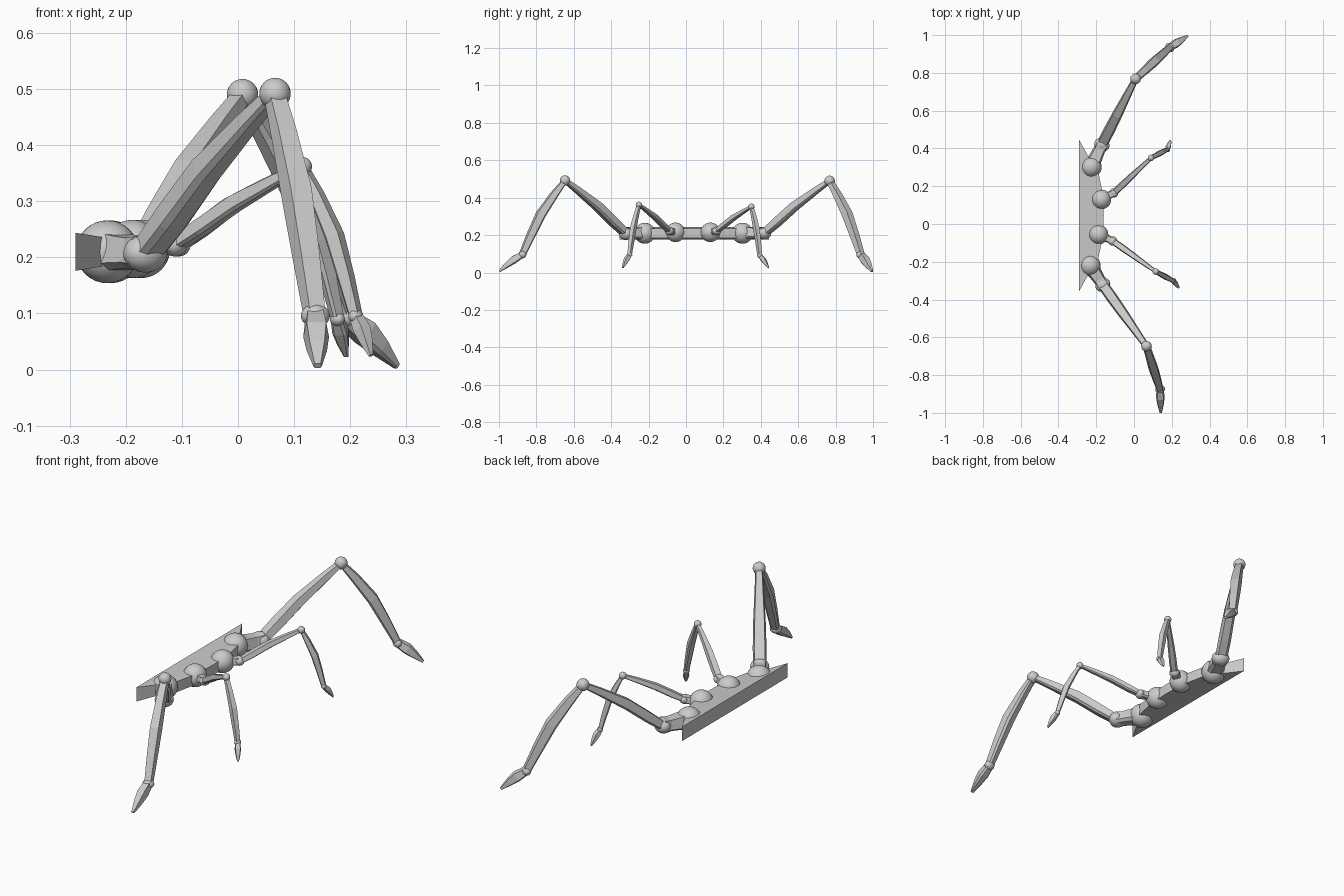
import bpy, bmesh
from mathutils import Vector, Matrix

if "Cube" in bpy.data.objects:
    bpy.data.objects.remove(bpy.data.objects["Cube"])

Z = Vector((0, 0, 1))


def finish(bm, name, smooth=False):
    bmesh.ops.recalc_face_normals(bm, faces=bm.faces)
    me = bpy.data.meshes.new(name)
    bm.to_mesh(me)
    bm.free()
    for p in me.polygons:
        p.use_smooth = smooth
    ob = bpy.data.objects.new(name, me)
    bpy.context.collection.objects.link(ob)
    return ob


def frame(a, b):
    t = (b - a).normalized()
    side = t.cross(Z).normalized()
    return t, side, side.cross(t)


def ball(name, centre, r, along=None, stretch=1.0):
    """Joint ball, optionally widened across a direction."""
    bm = bmesh.new()
    bmesh.ops.create_uvsphere(bm, u_segments=28, v_segments=16, radius=r)
    ob = finish(bm, name, True)
    m = Matrix.Translation(centre)
    if along is not None:
        t, s, u = frame(*along)
        m = m @ Matrix((t, s, u)).transposed().to_4x4() @ Matrix.Diagonal((1, stretch, 1, 1))
    ob.data.transform(m)
    return ob


def segment(name, a, b, rings, scale=1.0):
    """Faceted box limb; ring = (position 0-1, half width, half thickness, outward bow)."""
    t, side, up = frame(a, b)
    bm = bmesh.new()
    loops = []
    for f, w, h, bow in rings:
        c = a.lerp(b, f) + up * bow * scale
        loops.append([bm.verts.new(c + side * w * scale * i + up * h * scale * j)
                      for i, j in ((0.75, 1), (1, -0.6), (0.6, -1), (-0.6, -1), (-1, -0.6), (-0.75, 1))])
    for l0, l1 in zip(loops, loops[1:]):
        for i in range(6):
            k = (i + 1) % 6
            bm.faces.new((l0[i], l0[k], l1[k], l1[i]))
    bm.faces.new(loops[0])
    bm.faces.new(loops[-1])
    return finish(bm, name)


# Body plate: flat back, curved front edge, slightly thinner toward the front
outline = [(-0.29, 0.445), (-0.235, 0.345), (-0.19, 0.28), (-0.165, 0.16), (-0.16, 0.045),
           (-0.165, -0.07), (-0.19, -0.185), (-0.235, -0.255), (-0.29, -0.355)]
bm = bmesh.new()
top, bottom = [], []
for x, y in outline:
    h = 0.034 - 0.009 * min(1, (x + 0.29) / 0.05)
    top.append(bm.verts.new((x, y, 0.21 + h)))
    bottom.append(bm.verts.new((x, y, 0.21 - h)))
bm.faces.new(top)
bm.faces.new(bottom[::-1])
for i in range(len(outline)):
    k = (i + 1) % len(outline)
    bm.faces.new((top[i], bottom[i], bottom[k], top[k]))
finish(bm, "body_plate")

COXA = [(0, 0.042, 0.036, 0), (0.45, 0.036, 0.03, 0), (0.75, 0.032, 0.027, 0), (1, 0.036, 0.03, 0)]
THIGH = [(0, 0.029, 0.019, 0), (0.2, 0.03, 0.023, 0.004), (0.48, 0.027, 0.023, 0.012),
         (0.8, 0.02, 0.017, 0.006), (1, 0.016, 0.012, 0)]
SHIN = [(0, 0.019, 0.012, 0), (0.2, 0.022, 0.019, 0.012), (0.48, 0.026, 0.024, 0.022),
        (0.75, 0.023, 0.021, 0.012), (1, 0.019, 0.016, 0)]
FOOT = [(0, 0.018, 0.016, 0), (0.35, 0.023, 0.021, 0.004), (0.65, 0.018, 0.015, 0.003),
        (1, 0.007, 0.005, 0)]

# Legs: body joint, hip, knee, ankle, tip, thickness scale
legs = {
    "front_long_leg": ((-0.233, -0.22, 0.21), (-0.165, -0.322, 0.207), (0.066, -0.647, 0.492),
                       (0.138, -0.875, 0.096), (0.142, -0.998, 0.007), 1.0),
    "front_short_leg": ((-0.188, -0.056, 0.215), (-0.112, -0.09, 0.222), (0.115, -0.252, 0.362),
                        (0.21, -0.302, 0.095), (0.237, -0.338, 0.025), 0.6),
    "rear_short_leg": ((-0.173, 0.13, 0.215), (-0.106, 0.165, 0.222), (0.09, 0.35, 0.352),
                       (0.177, 0.395, 0.09), (0.193, 0.442, 0.024), 0.6),
    "rear_long_leg": ((-0.227, 0.302, 0.21), (-0.17, 0.42, 0.21), (0.008, 0.768, 0.49),
                      (0.19, 0.935, 0.094), (0.283, 0.995, 0.006), 1.0),
}
for name, (*pts, s) in legs.items():
    root, hip, knee, ankle, tip = map(Vector, pts)
    ball(name + "_body_joint", root, 0.056 if s == 1 else 0.052)
    segment(name + "_hip_bracket", root, hip, COXA, s)
    ball(name + "_hip_joint", hip, 0.034 * s, (root, hip), 1.22)
    segment(name + "_thigh", hip, knee, THIGH, s)
    ball(name + "_knee_joint", knee, 0.028 * s)
    segment(name + "_shin", knee, ankle, SHIN, s)
    ball(name + "_ankle_joint", ankle, 0.021 * s, (knee, ankle), 1.25)
    segment(name + "_foot", ankle, tip, FOOT, s)
